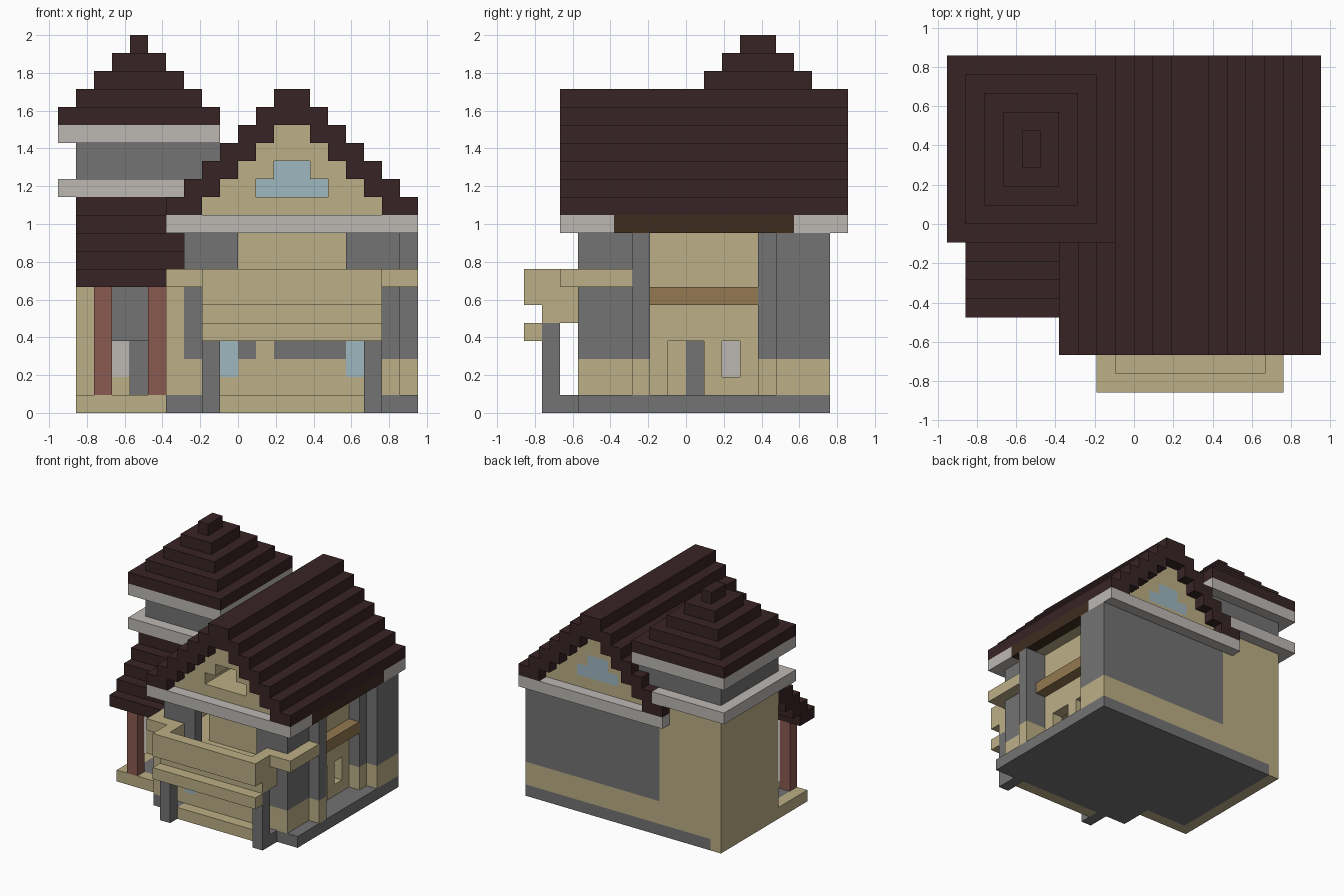
import bpy, bmesh

if "Cube" in bpy.data.objects:
    bpy.data.objects.remove(bpy.data.objects["Cube"])

U = 2 / 21            # size of one block
CX, CY = 10, 9        # grid centre


def material(name, hexa):
    rgb = [int(hexa[i:i + 2], 16) / 255 for i in (0, 2, 4)]
    col = [c / 12.92 if c < 0.04 else ((c + 0.055) / 1.055) ** 2.4 for c in rgb] + [1]
    m = bpy.data.materials.new(name)
    m.use_nodes = True
    m.diffuse_color = col
    m.node_tree.nodes["Principled BSDF"].inputs["Base Color"].default_value = col
    return m


roof = material("dark_roof", "382425")
plaster = material("beige_plaster", "BCAF86")
stone = material("grey_stone", "737373")
trim = material("light_grey_trim", "BCB8B4")
glass = material("blue_glass", "9FB7C1")
redwood = material("red_wood", "8A5A50")
sill = material("sill_wood", "937850")
beam = material("dark_beam", "3F2C20")


def box(name, mat, *boxes):
    """One object made of blocks, each given as x, y and z ranges on the grid."""
    bm = bmesh.new()
    for xs, ys, zs in boxes:
        made = bmesh.ops.create_cube(bm, size=1)["verts"]
        for v in made:
            v.co = ((xs[v.co.x > 0] - CX) * U, (ys[v.co.y > 0] - CY) * U, zs[v.co.z > 0] * U)
    me = bpy.data.meshes.new(name)
    bm.to_mesh(me)
    bm.free()
    me.materials.append(mat)
    ob = bpy.data.objects.new(name, me)
    bpy.context.collection.objects.link(ob)
    return ob


def two_tone(name, xs, ys):
    """Wall with a plaster foot and stone above."""
    box(name + "_foot", plaster, (xs, ys, (1, 3)))
    box(name + "_upper", stone, (xs, ys, (3, 10)))


# Base and steps
box("base", stone, ((6, 20), (3, 17), (0, 1)), ((2, 6), (6, 17), (0, 1)))
box("porch_step", plaster, ((1, 6), (5, 6), (0, 1)), ((1, 2), (6, 9), (0, 1)))
box("front_step", plaster, ((9, 17), (2, 3), (0, 1)))

# Back and right walls
two_tone("back_wall", (7, 17), (16, 17))
two_tone("back_corner", (17, 20), (14, 17))
two_tone("back_pilaster", (17, 19), (13, 14))
two_tone("side_pilaster", (18, 20), (6, 7))
two_tone("front_corner", (18, 19), (4, 6))
side = (17, 18)
box("side_wall", plaster, (side, (7, 13), (4, 10)), (side, (7, 8), (1, 4)),
    (side, (10, 11), (1, 4)), (side, (12, 13), (1, 4)), (side, (11, 12), (1, 2)))
box("side_sill", sill, ((18, 19), (7, 13), (6, 7)))

# Front wall of the house
face = (3, 4)
box("front_wall_foot", plaster, ((7, 19), face, (1, 2)), ((7, 9), face, (2, 3)),
    ((10, 16), face, (2, 3)), ((17, 19), face, (2, 3)), ((11, 12), face, (3, 4)))
box("front_wall_upper", stone, ((7, 9), face, (3, 4)), ((10, 11), face, (3, 4)),
    ((12, 16), face, (3, 4)), ((17, 19), face, (3, 4)), ((7, 19), face, (4, 5)),
    ((7, 10), face, (5, 10)), ((16, 19), face, (5, 10)))
box("front_windows", glass, ((9, 10), face, (2, 4)), ((16, 17), face, (2, 4)))
box("balcony_recess", plaster, ((10, 16), (5, 6), (6, 10)))
box("upper_floor", plaster, ((7, 17), (4, 16), (5, 6)), ((10, 16), face, (5, 6)))
box("left_wall", plaster, ((6, 7), (3, 9), (1, 8)), ((6, 7), (8, 9), (8, 10)))

# Balcony
box("balcony_deck", plaster, ((8, 18), (1, 3), (5, 6)))
box("balcony_bar", plaster, ((8, 18), (0, 1), (4, 5)))
box("balcony_rail", plaster, ((8, 18), (0, 1), (6, 8)), ((8, 9), (1, 3), (6, 8)),
    ((17, 18), (1, 3), (6, 8)), ((6, 8), (2, 3), (7, 8)), ((18, 20), (2, 3), (7, 8)),
    ((19, 20), (3, 6), (7, 8)))
for label, x in (("left", 17), ("right", 8)):
    box(label + "_balcony_post", stone, ((x, x + 1), (1, 2), (0, 5)), ((x, x + 1), (2, 3), (0, 1)))

# Tower walls and porch
box("tower_wall", plaster, ((1, 2), (9, 17), (0, 12)), ((2, 7), (16, 17), (1, 12)),
    ((2, 7), (9, 10), (7, 12)), ((2, 3), (9, 10), (1, 4)))
box("tower_front", stone, ((2, 7), (9, 10), (4, 7)), ((5, 7), (9, 10), (1, 4)))
box("tower_inner_wall", stone, ((2, 3), (10, 16), (3, 7)), ((4, 7), (15, 16), (1, 4)))
box("tower_shelf", trim, ((3, 4), (11, 12), (2, 4)))
box("tower_shelf_foot", plaster, ((3, 4), (11, 12), (1, 2)))
for label, x in (("left", 5), ("right", 2)):
    box(label + "_porch_post", redwood, ((x, x + 1), (5, 6), (1, 7)))
box("porch_roof", roof, *[((1, 7 if k in (1, 2) else 6), (4 + k, min(6 + k, 9)), (7 + k, 8 + k))
                          for k in range(5)])

# Tower top
box("tower_lower_trim", trim, ((0, 7), (8, 18), (12, 13)))
box("tower_top", stone, ((1, 9), (9, 17), (13, 15)))
box("tower_upper_trim", trim, ((0, 9), (8, 18), (15, 16)))
box("tower_roof", roof, *[((k, 9 - k), (8 + k, 18 - k), (16 + k, 17 + k)) for k in range(5)])

# Eaves
box("eave_trim", trim, ((6, 20), (2, 3), (10, 11)), ((19, 20), (3, 5), (10, 11)),
    ((6, 20), (17, 18), (10, 11)), ((19, 20), (15, 17), (10, 11)))
box("eave_beam", beam, ((19, 20), (5, 15), (10, 11)))
box("eave_fill", plaster, ((7, 19), (3, 17), (10, 11)))

# Stepped main roof, with gable walls that leave a window passage
tiles, gable = [], []
for k in range(7):
    z, left, right = (11 + k, 12 + k), 6 + k, 20 - k
    if k > 4:
        tiles.append(((left, right), (2, 18), z))
        continue
    tiles += [((left, left + 2), (2, 18), z), ((right - 2, right), (2, 18), z)]
    half = {1: 2, 2: 1}.get(k)
    if half:
        gable += [((left + 2, 13 - half), (3, 17), z), ((13 + half, right - 2), (3, 17), z)]
    else:
        gable.append(((left + 2, right - 2), (3, 17), z))
box("main_roof", roof, *tiles)
box("gable", plaster, *gable)
box("gable_window", glass, ((11, 15), (16, 17), (12, 13)), ((12, 14), (16, 17), (13, 14)))
